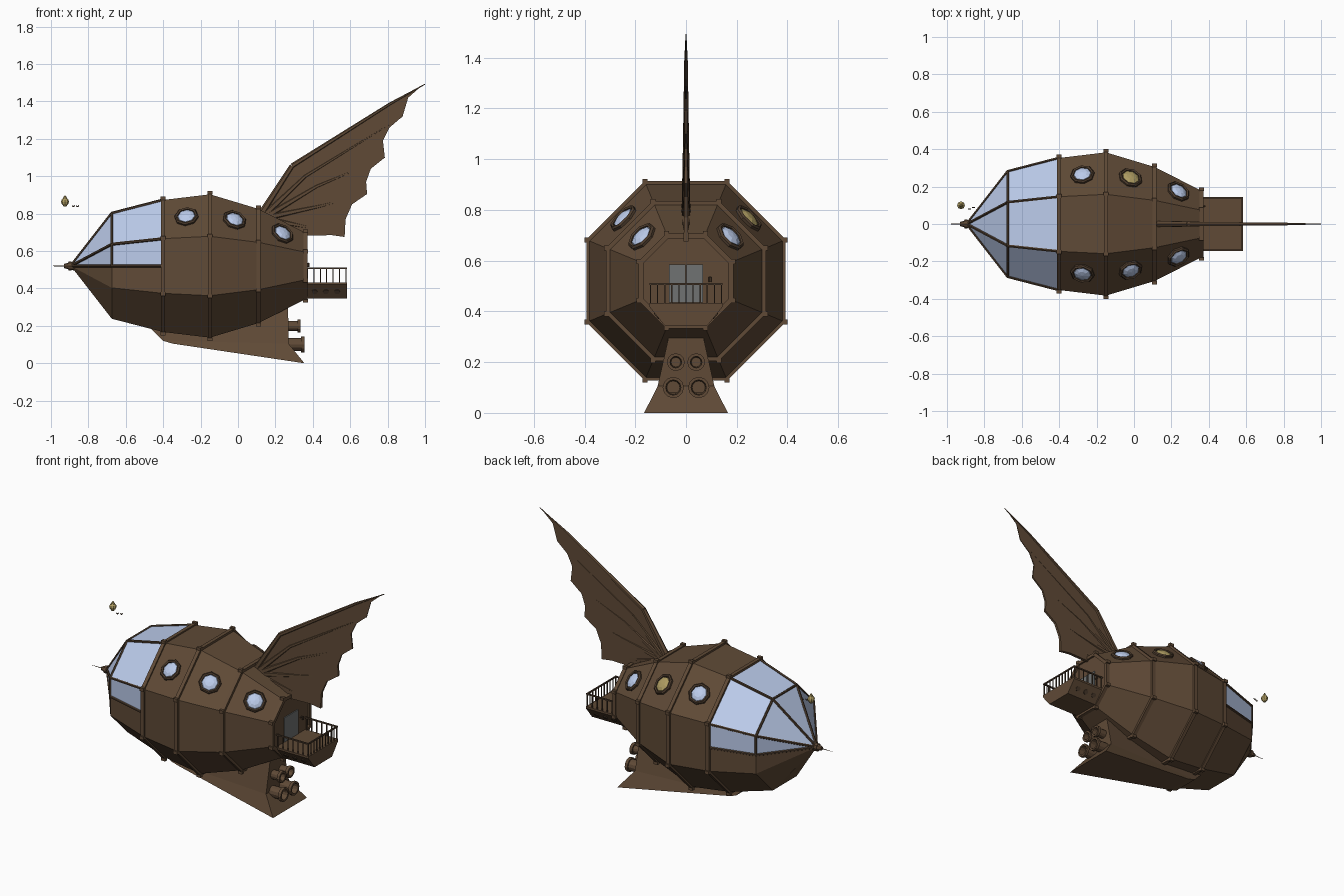
import bpy, bmesh, math
from mathutils import Vector, Matrix

if "Cube" in bpy.data.objects:
    bpy.data.objects.remove(bpy.data.objects["Cube"])

def material(name, rgb):
    m = bpy.data.materials.new(name)
    m.diffuse_color = (*rgb, 1)
    m.use_nodes = True
    m.node_tree.nodes["Principled BSDF"].inputs["Base Color"].default_value = m.diffuse_color
    return m

WOOD = material("wood", (0.115, 0.068, 0.037))
TRIM = material("dark_trim", (0.075, 0.046, 0.027))
GLASS = material("glass", (0.50, 0.60, 0.83))
GOLD = material("gold", (0.42, 0.33, 0.12))
GREY = material("door_grey", (0.16, 0.17, 0.17))

def finish(name, bm, mat):
    bmesh.ops.recalc_face_normals(bm, faces=bm.faces)
    me = bpy.data.meshes.new(name)
    bm.to_mesh(me)
    bm.free()
    me.materials.append(mat)
    ob = bpy.data.objects.new(name, me)
    bpy.context.collection.objects.link(ob)
    return ob

def loft(name, rings, mat, caps=True, cyclic=False, keep=lambda bay, side: True):
    bm = bmesh.new()
    vs = [[bm.verts.new(p) for p in r] for r in rings]
    n, m = len(rings[0]), len(rings)
    for a in range(m if cyclic else m - 1):
        for i in range(n):
            if keep(a, i):
                A, B, j = vs[a], vs[(a + 1) % m], (i + 1) % n
                bm.faces.new((A[i], A[j], B[j], B[i]))
    if caps and not cyclic:
        bm.faces.new(vs[0])
        bm.faces.new(vs[-1])
    bmesh.ops.delete(bm, geom=[v for v in bm.verts if not v.link_faces], context='VERTS')
    return finish(name, bm, mat)

def rod(bm, a, b, r1, r2=None, seg=6):
    a, b = Vector(a), Vector(b)
    d = b - a
    mat = Matrix.Translation((a + b) / 2) @ d.to_track_quat('Z', 'Y').to_matrix().to_4x4()
    bmesh.ops.create_cone(bm, cap_ends=True, segments=seg, radius1=r1,
                          radius2=r1 if r2 is None else r2, depth=d.length, matrix=mat)

def box(bm, c, s):
    bmesh.ops.create_cube(bm, size=1, matrix=Matrix.Translation(c) @ Matrix.Diagonal((*s, 1)))

# Hull: octagonal stations (x, apothem), with an extra point at mid height each side
ZC, T = 0.52, math.tan(math.pi / 8)
UNIT = [(T, 1), (1, T), (1, 0), (1, -T), (T, -1), (-T, -1), (-1, -T), (-1, 0), (-1, T), (-T, 1)]
STATIONS = [(-0.885, 0.012), (-0.675, 0.282), (-0.40, 0.353), (-0.15, 0.383), (0.11, 0.305), (0.36, 0.178)]
def station(x, a):
    return [Vector((x, y * a, ZC + z * a)) for y, z in UNIT]
HULL = [station(*s) for s in STATIONS]
glazed = lambda bay, side: bay < 2 and side in (0, 1, 7, 8, 9)
loft("hull", HULL, WOOD, keep=lambda b, s: not glazed(b, s))
loft("cockpit_glass", HULL[:3], GLASS, caps=False, keep=glazed)

# Hull ribs with corner studs
for k, (x, a) in enumerate(STATIONS[2:]):
    w = 0.011
    loft("hull_rib_%d" % k, [station(x - w, a - .01), station(x - w, a + .01),
                             station(x + w, a + .01), station(x + w, a - .01)], WOOD, cyclic=True)
    bm = bmesh.new()
    for i, p in enumerate(station(x, a + .008)):
        if i not in (2, 7):
            box(bm, p, (.027, .02, .02))
    finish("rib_studs_%d" % k, bm, WOOD)

# Cockpit glazing bars
bm = bmesh.new()
for i in (0, 1, 2, 7, 8, 9):
    for b in (0, 1):
        rod(bm, HULL[b][i], HULL[b + 1][i], .008)
for i in (0, 1, 7, 8, 9):
    rod(bm, HULL[1][i], HULL[1][(i + 1) % 10], .007)
finish("cockpit_frame", bm, TRIM)

# Nose cap and spike
bm = bmesh.new()
rod(bm, (-.895, 0, ZC), (-.85, 0, ZC), .02, .03, 8)
rod(bm, (-.905, 0, ZC), (-.89, 0, ZC), .024, None, 8)
rod(bm, (-.93, 0, ZC), (-.9, 0, ZC), .011, .02, 8)
rod(bm, (-1, 0, ZC), (-.92, 0, ZC), .001, .003)
finish("nose_cap", bm, WOOD)

# Portholes: three on each upper slanted side
for s, side in ((-1, "front"), (1, "back")):
    for k in range(3):
        (x0, a0), (x1, a1) = STATIONS[k + 2:k + 4]
        r = (a0 + a1) / 2 * math.sqrt(.5)
        n = Vector((-math.sqrt(2) * (a1 - a0) / (x1 - x0), s, 1)).normalized()
        M = Matrix.Translation(((x0 + x1) / 2, s * r, ZC + r)) @ n.to_track_quat('Z', 'Y').to_matrix().to_4x4()
        def ring(rad, z):
            return [M @ Vector((rad * math.cos(t * math.pi / 4), rad * math.sin(t * math.pi / 4), z)) for t in range(8)]
        loft("porthole_frame_%s_%d" % (side, k),
             [ring(.065, -.01), ring(.065, .01), ring(.058, .018), ring(.049, .014), ring(.049, -.01)], TRIM, cyclic=True)
        bm = bmesh.new()
        bmesh.ops.create_uvsphere(bm, u_segments=8, v_segments=6, radius=.052,
                                  matrix=M @ Matrix.Diagonal((1, 1, .45, 1)))
        finish("porthole_glass_%s_%d" % (side, k), bm, GOLD if (s, k) == (1, 1) else GLASS)

# Tail fin: scalloped membrane, thinning toward the tip
FIN = [(.12, .79), (.29, 1.06), (.81, 1.39), (.99, 1.49), (.91, 1.42), (.88, 1.32), (.81, 1.26), (.775, 1.19),
       (.785, 1.10), (.71, 1.04), (.685, .97), (.69, .905), (.61, .85), (.575, .77), (.57, .675), (.50, .685), (.30, .68)]
def fin_side(s):
    return [(x, s * max(.0015, .009 * (1.5 - z) / .8), z) for x, z in FIN]
loft("tail_fin", [fin_side(-1), fin_side(1)], WOOD)

# Fin spars
SPARS = [[(.12, .79), (.29, 1.055), (.81, 1.385), (1.0, 1.492)], [(.14, .79), (.36, 1.0), (.88, 1.32)],
         [(.16, .79), (.42, .945), (.785, 1.10)], [(.16, .78), (.44, .84), (.69, .905)], [(.16, .77), (.36, .73), (.57, .677)]]
bm = bmesh.new()
for path in SPARS:
    n = len(path) - 1
    rad = [.018 * (1 - i / n) + .002 for i in range(n + 1)]
    for i in range(n):
        (x0, z0), (x1, z1) = path[i:i + 2]
        rod(bm, (x0, 0, z0), (x1, 0, z1), rad[i], rad[i + 1])
finish("fin_spars", bm, WOOD)

# Keel: flared foot under the hull, layers (x front, z front, half width, x rear, z rear, half width)
LAYERS = [(-.35, .105, .085, .355, 0, .165), (-.40, .12, .085, .27, .105, .112), (-.48, .20, .06, .268, .31, .066)]
loft("keel", [[(xf, -wf, zf), (xf, wf, zf), (xr, wr, zr), (xr, -wr, zr)] for xf, zf, wf, xr, zr, wr in LAYERS], WOOD)

# Engine nozzles: hollow flanged tubes
def disc(x, y, z, r):
    return [(x, y + r * math.cos(t * math.pi / 6), z + r * math.sin(t * math.pi / 6)) for t in range(12)]
for z, y, r, end in ((.20, .04, .027, .335), (.10, .05, .034, .355)):
    for s in (-1, 1):
        prof = [(.25, r), (end - .018, r), (end - .018, r + .008), (end, r + .008), (end, r - .004), (.29, r - .008)]
        loft("engine_nozzle", [disc(x, s * y, z, q) for x, q in prof], WOOD)

# Rear balcony with tapered underside and round side ports
loft("balcony", [[(x, -.145, .432), (x, .145, .432), (x, .145, .42), (x, .085, .345), (x, -.085, .345), (x, -.145, .42)]
                 for x in (.34, .583)], WOOD)
bm = bmesh.new()
for s in (-1, 1):
    n = Vector((0, s * .075, -.06)).normalized()
    for x in (.41, .47, .53):
        c = Vector((x, s * .115, .383))
        rod(bm, c - n * .01, c + n * .004, .015, None, 10)
finish("balcony_ports", bm, TRIM)

# Balcony railing
bm = bmesh.new()
for s in (-1, 1):
    y = s * .14
    box(bm, (.472, y, .508), (.22, .008, .008))
    for i in range(7):
        box(bm, (.372 + i * .034, y, .47), (.005, .005, .08))
box(bm, (.578, 0, .508), (.008, .288, .008))
for i in range(11):
    box(bm, (.578, -.14 + i * .028, .47), (.005, .005, .08))
finish("balcony_railing", bm, TRIM)

# Double door
bm = bmesh.new()
for s in (-1, 1):
    box(bm, (.36, s * .0345, .51), (.012, .066, .15))
finish("rear_doors", bm, GREY)

# Lamp hook beside the door
bm = bmesh.new()
rod(bm, (.36, .095, .525), (.378, .095, .535), .004)
rod(bm, (.378, .095, .535), (.378, .095, .515), .006)
finish("door_lamp_hook", bm, TRIM)

# Small lantern ahead of the cockpit, with loose hooks
bm = bmesh.new()
bmesh.ops.create_uvsphere(bm, u_segments=8, v_segments=6, radius=.021, matrix=Matrix.Translation((-.925, .10, .863)))
rod(bm, (-.925, .10, .878), (-.925, .10, .897), .014, .003, 8)
rod(bm, (-.925, .10, .838), (-.925, .10, .846), .008, .012, 8)
finish("lantern", bm, GOLD)
bm = bmesh.new()
for x, y in ((-.88, .08), (-.858, .088)):
    rod(bm, (x - .007, y, .842), (x, y, .836), .003)
    rod(bm, (x, y, .836), (x + .007, y, .844), .003)
finish("lantern_hooks", bm, TRIM)
